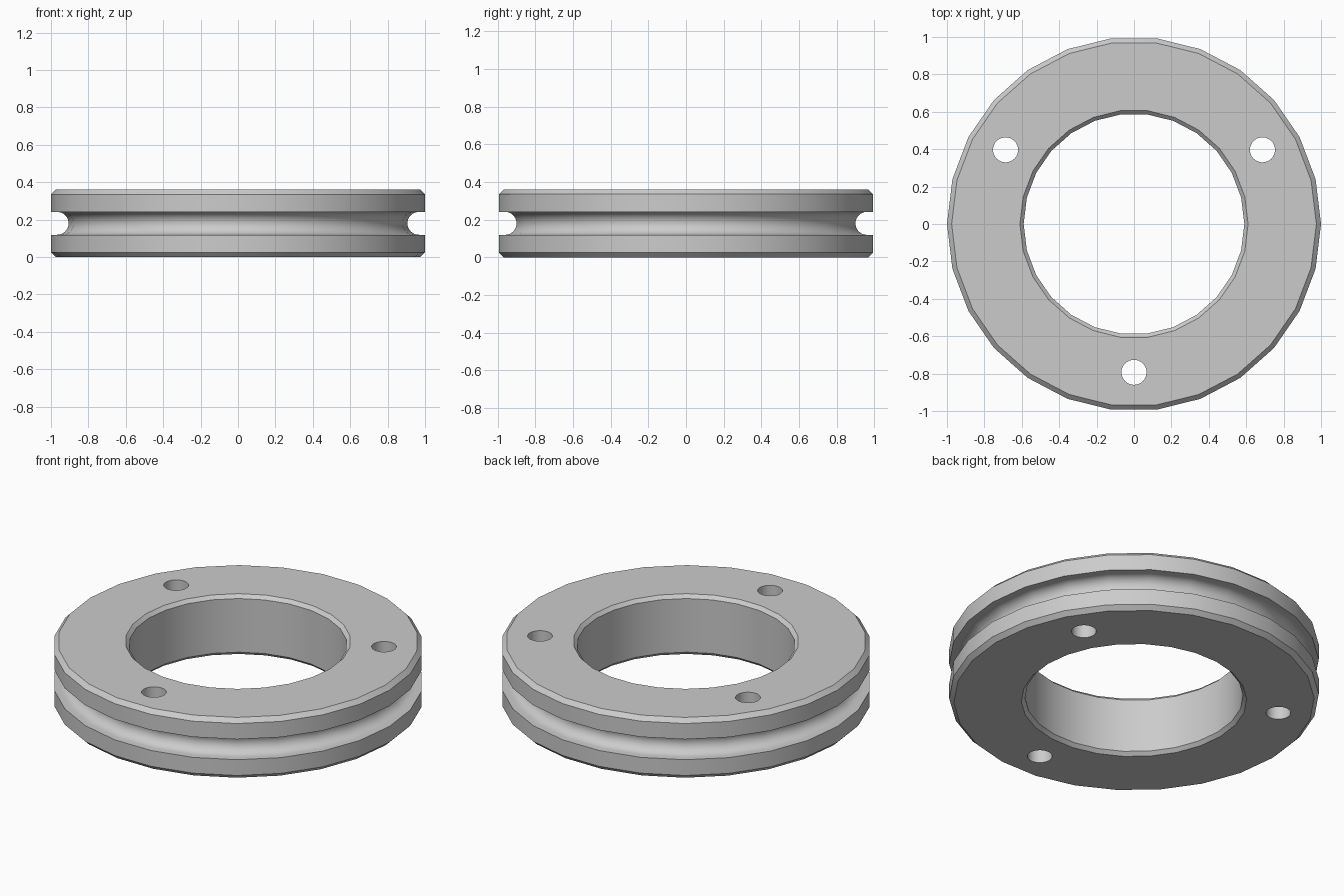
import bpy, bmesh
from math import pi, sin, cos, radians

SIDES = 26
HEIGHT = 0.36
MID = HEIGHT / 2
GROOVE_R = 0.061
GROOVE_X = 0.967

cube = bpy.data.objects.get("Cube")
if cube:
    bpy.data.objects.remove(cube)

steel = bpy.data.materials.new("grey_metal")
steel.use_nodes = True
colour = (0.6, 0.6, 0.6, 1)
steel.diffuse_color = colour
steel.node_tree.nodes["Principled BSDF"].inputs["Base Color"].default_value = colour

# Cross-section: chamfered bore, chamfered rim and a round groove in the rim
groove = [(GROOVE_X - GROOVE_R * sin(pi * i / 16), MID - GROOVE_R * cos(pi * i / 16))
          for i in range(17)]
profile = [(0.59, HEIGHT - 0.02), (0.59, 0.02), (0.61, 0), (0.975, 0), (1, 0.025),
           (1, MID - GROOVE_R), *groove, (1, MID + GROOVE_R),
           (1, HEIGHT - 0.025), (0.975, HEIGHT), (0.61, HEIGHT)]

# Ring: the cross-section turned about z
bm = bmesh.new()
loops = []
for s in range(SIDES):
    a = 2 * pi * s / SIDES
    loops.append([bm.verts.new((r * cos(a), r * sin(a), z)) for r, z in profile])
for s, here in enumerate(loops):
    after = loops[(s + 1) % SIDES]
    for i in range(len(profile)):
        j = (i + 1) % len(profile)
        bm.faces.new((here[i], after[i], after[j], here[j]))
bmesh.ops.recalc_face_normals(bm, faces=bm.faces)
mesh = bpy.data.meshes.new("grooved_ring")
bm.to_mesh(mesh)
bm.free()
mesh.materials.append(steel)
ring = bpy.data.objects.new("grooved_ring", mesh)
bpy.context.collection.objects.link(ring)

# Three through holes, evenly spaced
cutters = []
for angle in (30, 150, 270):
    a = radians(angle)
    bpy.ops.mesh.primitive_cylinder_add(
        vertices=32, radius=0.067, depth=1,
        location=(0.793 * cos(a), 0.793 * sin(a), MID))
    cutter = bpy.context.object
    cutter.name = "hole_cutter"
    cutter.hide_render = True
    cutter.data.materials.append(steel)
    cutters.append(cutter)
    cut = ring.modifiers.new("bolt_hole", 'BOOLEAN')
    cut.operation = 'DIFFERENCE'
    cut.solver = 'EXACT'
    cut.object = cutter

bpy.ops.object.select_all(action='DESELECT')
bpy.context.view_layer.objects.active = ring
ring.select_set(True)
for name in [m.name for m in ring.modifiers]:
    bpy.ops.object.modifier_apply(modifier=name)
for cutter in cutters:
    bpy.data.objects.remove(cutter)
bpy.ops.object.shade_smooth_by_angle(angle=radians(30))
